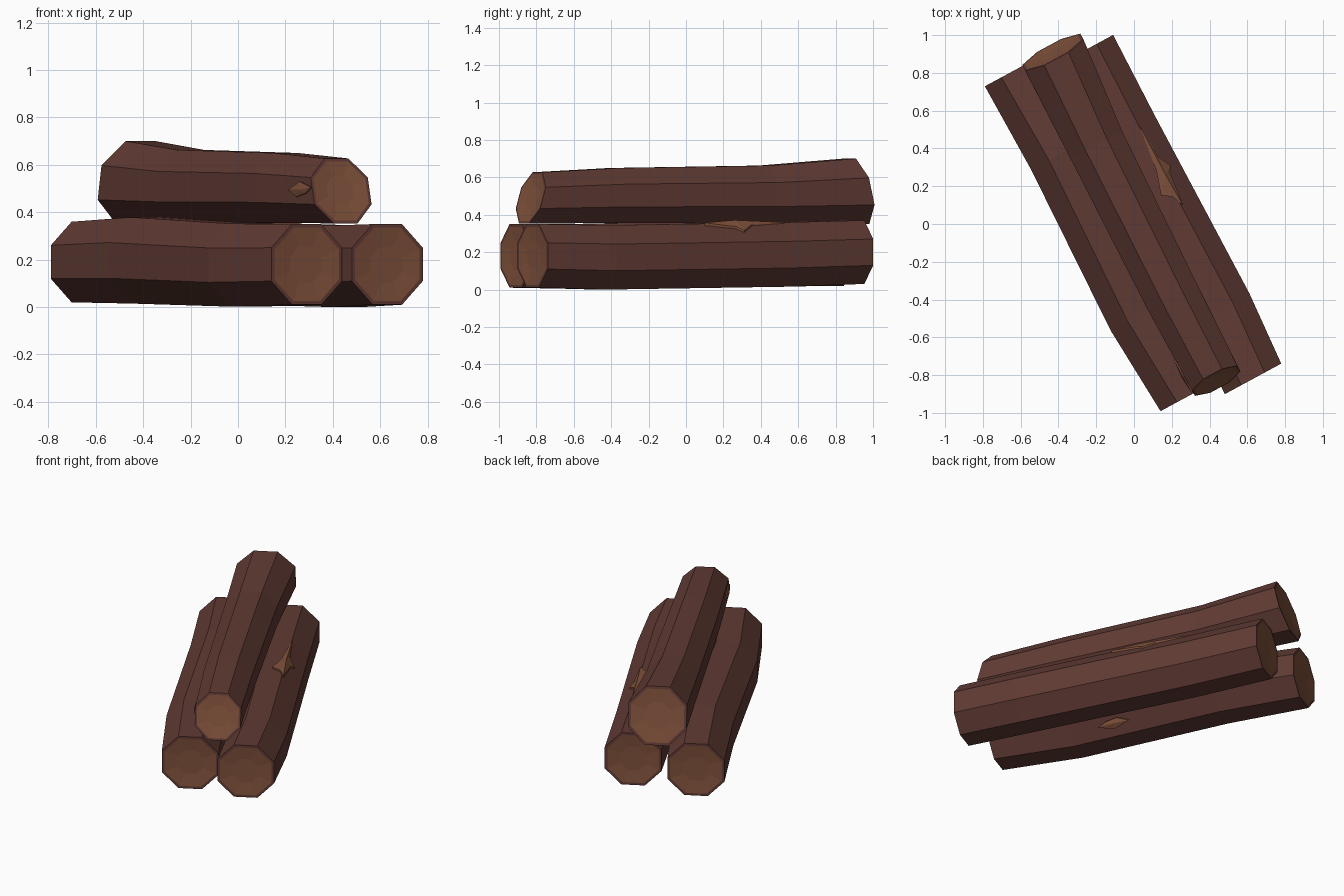
import bpy, bmesh, math
from mathutils import Vector

if "Cube" in bpy.data.objects:
    bpy.data.objects.remove(bpy.data.objects["Cube"])

AXIS = Vector((0.476, -0.88, 0)).normalized()   # back -> front
SIDE = Vector((-AXIS.y, AXIS.x, 0))             # across the logs, to the right
UP = Vector((0, 0, 1))


def material(name, rgb):
    m = bpy.data.materials.new(name)
    m.diffuse_color = (*rgb, 1)
    m.use_nodes = True
    m.node_tree.nodes["Principled BSDF"].inputs["Base Color"].default_value = m.diffuse_color
    return m


bark = material("dark bark", (0.118, 0.043, 0.034))
wood = material("cut wood", (0.215, 0.082, 0.044))


def finish(bm, name, mats):
    bmesh.ops.recalc_face_normals(bm, faces=bm.faces[:])
    me = bpy.data.meshes.new(name)
    bm.to_mesh(me)
    bm.free()
    for m in mats:
        me.materials.append(m)
    ob = bpy.data.objects.new(name, me)
    bpy.context.collection.objects.link(ob)
    return ob


def log(name, rings):
    """Eight-sided log; each ring is (x, y, z, apothem, end tilt), back to front."""
    bm = bmesh.new()

    def ring(x, y, z, a, tilt, push=0.0):
        r = a / math.cos(math.pi / 8)
        out = []
        for k in range(8):
            t = math.pi / 8 + k * math.pi / 4
            h = r * math.sin(t)
            out.append(bm.verts.new(Vector((x, y, z)) + SIDE * r * math.cos(t)
                                    + UP * h + AXIS * (tilt * h + push)))
        return out

    loops = [ring(*r) for r in rings]

    def bridge(a, b):
        for k in range(8):
            bm.faces.new((a[k], a[(k + 1) % 8], b[(k + 1) % 8], b[k]))

    for a, b in zip(loops, loops[1:]):
        bridge(a, b)
    # bark rim and shallow dished wood cap at each end
    for loop, r, inward in ((loops[0], rings[0], 1), (loops[-1], rings[-1], -1)):
        x, y, z, a, tilt = r
        inner = ring(x, y, z, a * 0.91, tilt)
        bridge(loop, inner)
        core = ring(x, y, z, a * 0.45, tilt, inward * 0.008)
        for k in range(8):
            bm.faces.new((inner[k], inner[(k + 1) % 8],
                          core[(k + 1) % 8], core[k])).material_index = 1
        bm.faces.new(core).material_index = 1
    return finish(bm, name, (bark, wood))


def splinter(name, centre, apothem, outline, peak, roll=0):
    """Torn patch hugging the log surface; points are (along, across)."""
    bm = bmesh.new()
    c, s = math.cos(roll), math.sin(roll)

    def place(along, q, lift):
        h = apothem - max(0, abs(q) - apothem * 0.414) + lift
        return bm.verts.new(Vector(centre) + AXIS * along
                            + SIDE * (q * c + h * s) + UP * (h * c - q * s))

    top = place(*peak, 0.014)
    rim = [place(u, q, 0.005) for u, q in outline]
    base = [place(u, q, -0.01) for u, q in outline]
    n = len(rim)
    for i in range(n):
        j = (i + 1) % n
        bm.faces.new((top, rim[i], rim[j]))
        bm.faces.new((rim[i], base[i], base[j], rim[j]))
    return finish(bm, name, (wood,))


log("left_log", [(-0.64, 0.81, 0.19, 0.17, 0), (-0.385, 0.375, 0.197, 0.182, 0),
                 (0.03, -0.48, 0.177, 0.175, 0), (0.29, -0.91, 0.18, 0.17, 0)])
log("right_log", [(-0.26, 0.92, 0.20, 0.17, 0), (-0.04, 0.49, 0.187, 0.172, 0),
                  (0.46, -0.45, 0.172, 0.172, 0), (0.63, -0.82, 0.18, 0.17, 0)])
log("upper_log", [(-0.43, 0.91, 0.525, 0.175, 0.23), (-0.2, 0.42, 0.508, 0.155, 0),
                  (0.2, -0.38, 0.503, 0.147, 0), (0.435, -0.83, 0.49, 0.137, -0.3)])

# torn bark patches
splinter("right_log_splinter", (-0.04, 0.49, 0.187), 0.172,
         [(0, .076), (.15, .055), (.26, .04), (.385, 0), (.42, .05),
          (.486, .078), (.3, .1), (.27, .12), (.2, .085)], (0.3, 0.073))
small = [(0, 0), (.07, -.03), (.15, -.015), (.2, .01), (.1, .035)]
splinter("left_log_splinter", (-0.13, -0.13, 0.185), 0.177, small, (0.1, 0), math.radians(135))
splinter("upper_log_splinter", (0.34, -0.65, 0.495), 0.141, small, (0.1, 0), math.radians(-90))
